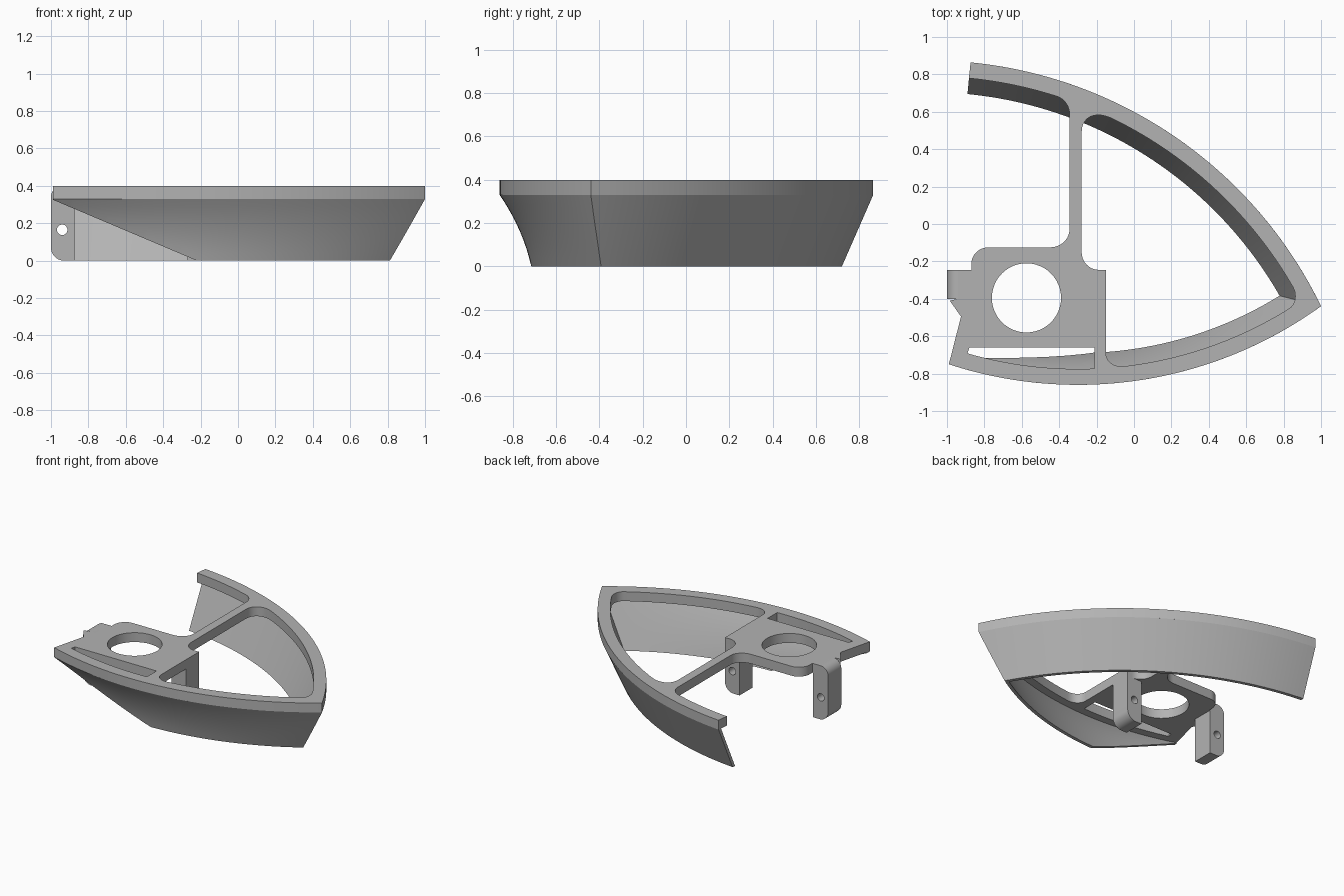
import bpy, bmesh, math
from mathutils import Matrix, Vector

cube = bpy.data.objects.get("Cube")
if cube:
    bpy.data.objects.remove(cube)

grey = bpy.data.materials.new("plain_grey")
grey.use_nodes = True
grey.diffuse_color = (0.45, 0.45, 0.45, 1)
grey.node_tree.nodes["Principled BSDF"].inputs["Base Color"].default_value = (0.45, 0.45, 0.45, 1)

TOP, LEDGE, RIM = 0.40, 0.33, 0.085
BACK = (Vector((-1.10, -1.46)), 2.335, 1)     # centre, radius, side
FRONT = (Vector((-0.30, 1.36)), 2.22, -1)


def on_arc(arc, x, off=0.0):
    c, r, side = arc
    return (x, c.y + side * math.sqrt((r - off) ** 2 - (x - c.x) ** 2))


def sweep(arc, x0, x1, off=0.0, n=48):
    return [on_arc(arc, x0 + (x1 - x0) * i / n, off) for i in range(n + 1)]


def fillet(a, corner, b, n=10):
    a, corner, b = Vector(a), Vector(corner), Vector(b)
    p, q = a.lerp(corner, 0.55), b.lerp(corner, 0.55)
    out = []
    for i in range(n + 1):
        t = i / n
        s = 1 - t
        out.append(tuple(a * s**3 + p * 3 * s * s * t + q * 3 * s * t * t + b * t**3))
    return out


def circle(x, y, r, n=48):
    return [(x + r * math.cos(math.tau * i / n), y + r * math.sin(math.tau * i / n)) for i in range(n)]


def tip(off):
    """Point where the two arcs meet at a given inward offset."""
    ca, ra, cb, rb = BACK[0], BACK[1] - off, FRONT[0], FRONT[1] - off
    d = cb - ca
    a = (ra * ra - rb * rb + d.length_squared) / (2 * d.length)
    h = math.sqrt(ra * ra - a * a)
    u = d.normalized()
    return ca + u * a + Vector((u.y, -u.x)) * h


def finish(name, bm, angle=30):
    bmesh.ops.remove_doubles(bm, verts=bm.verts, dist=0.0002)
    bmesh.ops.recalc_face_normals(bm, faces=bm.faces)
    me = bpy.data.meshes.new(name)
    bm.to_mesh(me)
    bm.free()
    me.materials.append(grey)
    ob = bpy.data.objects.new(name, me)
    bpy.context.collection.objects.link(ob)
    bpy.ops.object.select_all(action='DESELECT')
    ob.select_set(True)
    bpy.context.view_layer.objects.active = ob
    bpy.ops.object.shade_smooth_by_angle(angle=math.radians(angle))
    return ob


def prism(name, loops, depth, matrix):
    """Extrude an outline with holes, centred on its own plane."""
    cu = bpy.data.curves.new(name + "_profile", 'CURVE')
    cu.dimensions, cu.fill_mode, cu.extrude = '2D', 'BOTH', depth / 2
    for loop in loops:
        sp = cu.splines.new('POLY')
        sp.points.add(len(loop) - 1)
        for p, co in zip(sp.points, loop):
            p.co = (co[0], co[1], 0, 1)
        sp.use_cyclic_u = True
    tmp = bpy.data.objects.new(name + "_profile", cu)
    bpy.context.collection.objects.link(tmp)
    dg = bpy.context.evaluated_depsgraph_get()
    me = bpy.data.meshes.new_from_object(tmp.evaluated_get(dg))
    bm = bmesh.new()
    bm.from_mesh(me)
    bm.transform(matrix)
    bpy.data.objects.remove(tmp)
    bpy.data.curves.remove(cu)
    bpy.data.meshes.remove(me)
    return finish(name, bm)


# Top plate: curved rim, strut and mounting pad in one outline
apex = tip(0)
outline = sweep(BACK, -0.874, apex.x)
outline += sweep(FRONT, apex.x, -0.99)[1:]
outline += [(-0.925, -0.495), (-0.985, -0.41), (-0.94, -0.40), (-0.94, -0.245), (-0.87, -0.245)]
outline += fillet((-0.87, -0.215), (-0.87, -0.125), (-0.78, -0.125))
outline += fillet((-0.45, -0.125), (-0.345, -0.125), (-0.345, -0.03))
outline += fillet((-0.345, 0.59), (-0.345, 0.67), on_arc(BACK, -0.42, RIM))
outline += sweep(BACK, -0.42, -0.882, RIM, 16)[1:]

# Large opening between the strut and the rim
window = fillet((-0.28, 0.49), (-0.28, 0.64), on_arc(BACK, -0.12, RIM))
window += sweep(BACK, -0.12, 0.85, RIM)[1:]
window += fillet(on_arc(BACK, 0.85, RIM), tip(RIM), on_arc(FRONT, 0.83, RIM))[1:]
window += sweep(FRONT, 0.83, -0.05, RIM)[1:]
window += fillet(on_arc(FRONT, -0.05, RIM), (-0.15, -0.775), (-0.15, -0.69))[1:]
window += [(-0.15, -0.245)]
window += fillet((-0.19, -0.245), (-0.28, -0.245), (-0.28, -0.15))

slot = [(-0.88, -0.66), (-0.21, -0.66)] + sweep(FRONT, -0.21, -0.89, RIM, 16)
prism("top_plate", [outline, window, slot, circle(-0.575, -0.395, 0.185)],
      TOP - LEDGE, Matrix.Translation((0, 0, (TOP + LEDGE) / 2)))

# Two drilled mounting legs
upright = Matrix.Translation((0, -0.3225, 0)) @ Matrix.Rotation(math.pi / 2, 4, 'X')
outer_leg = [(-0.875, TOP), (-0.875, 0)]
outer_leg += fillet((-0.93, 0), (-1, 0), (-1, 0.07))
outer_leg += fillet((-1, TOP - 0.06), (-1, TOP), (-0.94, TOP))
prism("outer_leg", [outer_leg, circle(-0.94, 0.165, 0.028, 24)], 0.155, upright)
inner_leg = [(-0.15, 0.36), (-0.27, 0.36), (-0.27, 0)]
inner_leg += fillet((-0.22, 0), (-0.15, 0), (-0.15, 0.07))
prism("inner_leg", [inner_leg, circle(-0.21, 0.165, 0.028, 24)], 0.155, upright)


def skirt(name, arc, start, hollow, cut=False, cols=56, rows=8, thick=0.025):
    """Thin leaning wall under the rim, mitred at the tip."""
    c, r, _ = arc
    s0 = Vector(start) - c
    a0 = math.atan2(s0.y, s0.x)
    bm = bmesh.new()
    rings = []
    for i in range(cols + 1):
        u = i / cols
        ring = []
        for j in list(range(rows + 1)) + list(range(2 * rows + 1, rows, -1)):
            inner = j > rows
            t = (j - rows - 1 if inner else j) / rows
            base = 0.145 * t + (thick if inner else 0)
            e = tip(base) - c
            a = a0 + (math.atan2(e.y, e.x) - a0) * u
            rad = r - base - hollow * 4 * t * (1 - t) * (1 - u)
            ring.append(bm.verts.new((c.x + rad * math.cos(a), c.y + rad * math.sin(a), LEDGE * (1 - t))))
        rings.append(ring)
    n = len(rings[0])
    for p, q in zip(rings, rings[1:]):
        for k in range(n):
            bm.faces.new((p[k], p[(k + 1) % n], q[(k + 1) % n], q[k]))
    for ring in (rings[0], rings[-1]):
        for k in range(rows):
            bm.faces.new((ring[k], ring[k + 1], ring[n - 2 - k], ring[n - 1 - k]))
    if cut:
        # Diagonal trim of the lower end
        res = bmesh.ops.bisect_plane(bm, geom=bm.verts[:] + bm.edges[:] + bm.faces[:],
                                     plane_co=(-0.22, 0, 0), plane_no=(-0.33, 0, -0.78), clear_outer=True)
        edges = [g for g in res["geom_cut"] if isinstance(g, bmesh.types.BMEdge)]
        bmesh.ops.triangle_fill(bm, edges=edges, use_beauty=True)
    return finish(name, bm)


skirt("back_skirt", BACK, on_arc(BACK, -0.874), 0)
skirt("front_skirt", FRONT, on_arc(FRONT, -0.99), 0.03, cut=True)
